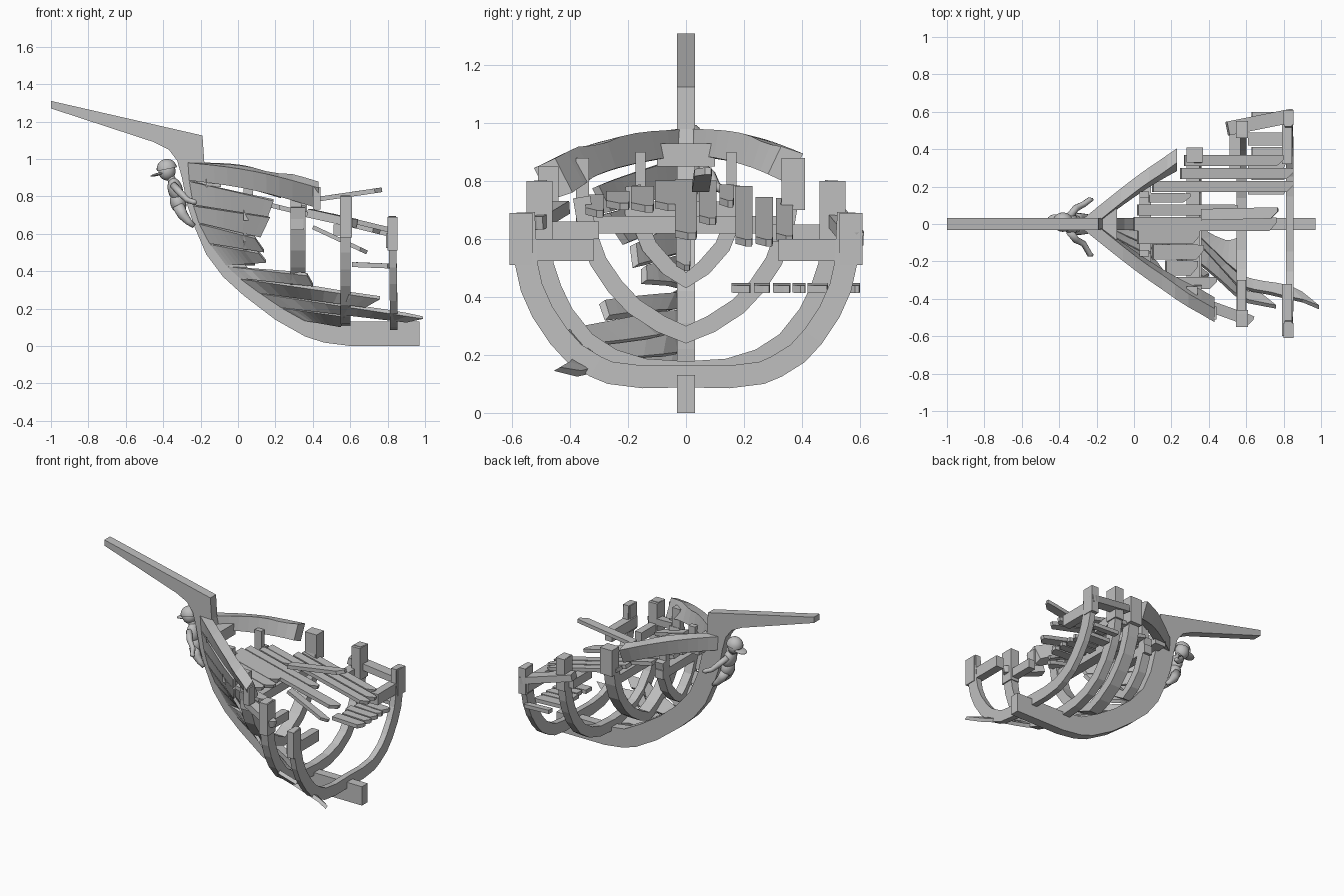
import bpy, bmesh, math
from mathutils import Vector, Matrix

if "Cube" in bpy.data.objects:
    bpy.data.objects.remove(bpy.data.objects["Cube"], do_unlink=True)

wood = bpy.data.materials.new("weathered grey")
wood.use_nodes = True
GREY = (0.52, 0.52, 0.52, 1)
wood.diffuse_color = GREY
wood.node_tree.nodes["Principled BSDF"].inputs["Base Color"].default_value = GREY


def finish(name, bm, smooth=False):
    bmesh.ops.recalc_face_normals(bm, faces=bm.faces)
    for f in bm.faces:
        f.smooth = smooth
    me = bpy.data.meshes.new(name)
    bm.to_mesh(me)
    bm.free()
    me.materials.append(wood)
    ob = bpy.data.objects.new(name, me)
    bpy.context.collection.objects.link(ob)
    return ob


def loft(name, sections, smooth=False):
    """Skin closed rings of points into one solid with end caps."""
    bm = bmesh.new()
    rings = [[bm.verts.new(p) for p in s] for s in sections]
    n = len(rings[0])
    for a, b in zip(rings, rings[1:]):
        for i in range(n):
            j = (i + 1) % n
            bm.faces.new((a[i], a[j], b[j], b[i]))
    bm.faces.new(rings[0])
    bm.faces.new(rings[-1])
    return finish(name, bm, smooth)


def box(name, x0, x1, y0, y1, z0, z1):
    ring = [(y0, z0), (y1, z0), (y1, z1), (y0, z1)]
    return loft(name, [[(x, y, z) for y, z in ring] for x in (x0, x1)])


def board(name, a, b, width, thick, tip=0.04):
    """Plank from a to b with a splintered far end."""
    a, b = Vector(a), Vector(b)
    d = (b - a).normalized()
    side = d.cross(Vector((0, 0, 1))).normalized() * width / 2
    up = side.cross(d).normalized() * thick / 2

    def ring(c, s0, s1):
        return [c + side * s0 - up, c + side * s1 - up, c + side * s1 + up, c + side * s0 + up]
    return loft(name, [ring(a, -1, 1), ring(b - d * tip, -1, 1), ring(b, -0.9, -0.2)])


def interp(pts, t):
    if t <= pts[0][0]:
        return pts[0][1]
    for (a, u), (b, v) in zip(pts, pts[1:]):
        if t <= b:
            return u + (v - u) * (t - a) / (b - a)
    return pts[-1][1]


# Hull form: plank landing line on the stem (z, x) and half-breadths (z, y) per station
LANDING = [(.05, .55), (.12, .38), (.22, .2), (.35, .02), (.42, -.06),
           (.54, -.15), (.64, -.205), (.75, -.24), (.9, -.265), (1, -.27)]
STATIONS = [
    (.06, [(.3, .03), (.43, .06), (.55, .16), (.65, .21), (.8, .25), (.98, .3)]),
    (.32, [(.15, .03), (.25, .09), (.33, .22), (.45, .315), (.6, .37), (.75, .39), (.9, .475)]),
    (.57, [(.09, .03), (.11, .15), (.15, .27), (.22, .37), (.32, .45), (.42, .5), (.7, .55), (.85, .63)]),
    (.83, [(.08, .17), (.1, .28), (.17, .405), (.28, .5), (.42, .57), (.55, .6)]),
    (.99, [(.1, .4), (.13, .45), (.2, .48), (.4, .58)])]


def breadth(x, z):
    sx = interp(LANDING, z)
    pts = [(sx, .03)] + [(s, interp(p, z)) for s, p in STATIONS if s > sx + .02]
    return interp(pts, x)


def strake(name, zt, zb, end_top, end_bot, side, thick=.025, bulge=0, steps=10):
    sections = []
    for i in range(steps + 1):
        t = i / steps
        ring, inner = [], []
        for z0, (xe, ze) in ((zt, end_top), (zb, end_bot)):
            x0 = interp(LANDING, z0)
            x = x0 + (xe - x0) * t
            z = z0 + (ze - z0) * t + bulge * math.sin(math.pi * t)
            y = breadth(x, z)
            slope = (breadth(x, z + .02) - breadth(x, z - .02)) / .04
            k = thick / math.hypot(1, slope)
            ring.append((x, side * y, z))
            inner.append((x, side * max(y - k, 0), z + k * slope))
        sections.append(ring + inner[::-1])
    return loft(name, sections)


# Keel, stem and bowsprit in one sawn profile
profile = [(-1, 1.31), (-1, 1.27), (-.45, 1.09), (-.37, 1.05), (-.325, .99), (-.3, .9),
           (-.27, .75), (-.23, .63), (-.17, .49), (-.08, .37), (.03, .27), (.2, .14),
           (.36, .05), (.46, .018), (.6, 0), (.97, 0), (.97, .13), (.6, .13), (.45, .15),
           (.32, .22), (.18, .31), (.05, .42), (-.05, .54), (-.11, .68), (-.15, .85),
           (-.18, .98), (-.19, 1.125)]
loft("keel_and_bowsprit", [[(x, y, z) for x, z in profile] for y in (-.031, .031)])

# Bulwarks, the left one broken off further forward
strake("bulwark_right", .98, .885, (.43, .845), (.43, .735), -1, .08, .022)
strake("bulwark_left", .98, .885, (.23, .895), (.23, .79), 1, .08, .018)
box("breast_hook", -.17, -.09, -.1, .1, .85, .93)
box("bulwark_end_post", .4, .44, -.51, -.44, .73, .85)

# Broken hull strakes on the right side
STRAKES = [(.88, .755, (.19, .775), (.16, .69)), (.748, .658, (.17, .685), (.12, .58)),
           (.652, .548, (.09, .575), (.14, .5)), (.542, .43, (.11, .495), (.15, .445)),
           (.425, .362, (.37, .375), (.4, .318)), (.358, .282, (.76, .25), (.68, .205)),
           (.279, .205, (.99, .145), (.9, .125)), (.202, .135, (.57, .155), (.55, .1))]
for i, s in enumerate(STRAKES):
    strake("hull_strake_%d" % (i + 1), *s, -1)


def rib(name, x, half, width, depth, lean=0):
    """Frame bent along the outer half-profile (y, z), mirrored across the keel."""
    path = [Vector((-y, z)) for y, z in half[:0:-1]] + [Vector(p) for p in half]
    sections = []
    for i, p in enumerate(path):
        d = (path[min(i + 1, len(path) - 1)] - path[max(i - 1, 0)]).normalized()
        q = p + Vector((-d.y, d.x)) * width
        cx = x + lean * p.y
        h = depth / 2
        sections.append([(cx - h, *p), (cx + h, *p), (cx + h, *q), (cx - h, *q)])
    return loft(name, sections)


rib("rib_aft", .835, [(0, .088), (.15, .085), (.27, .1), (.33, .125), (.41, .175), (.47, .24),
                      (.53, .33), (.57, .42), (.59, .51), (.6, .69)], .078, .04, -.015)
rib("rib_middle", .575, [(0, .108), (.15, .118), (.27, .155), (.37, .22), (.45, .32), (.495, .41),
                         (.525, .5), (.54, .6), (.55, .8)], .07, .055)
rib("rib_forward", .32, [(0, .24), (.1, .28), (.2, .345), (.27, .42), (.33, .51), (.37, .62),
                         (.39, .74)], .06, .08)
rib("rib_bow", .06, [(0, .43), (.08, .48), (.15, .56), (.19, .66), (.21, .78)], .055, .06)

# Rib heads, beam stubs and posts on both sides
for side, tag in ((1, "left"), (-1, "right")):
    def pair(name, x0, x1, y0, y1, z0, z1):
        box(name + "_" + tag, x0, x1, *sorted((side * y0, side * y1)), z0, z1)
    pair("aft_post", .8, .852, .53, .61, .51, .69)
    pair("middle_post", .545, .61, .46, .55, .58, .8)
    pair("bow_post", .03, .08, .14, .175, .7, .9)
    pair("beam_stub", .79, .845, .32, .6, .525, .6)
box("forward_post_left", .28, .37, .33, .41, .7, .88)
box("forward_post_right", .28, .34, -.38, -.335, .65, .88)
box("forward_beam", .28, .35, -.38, .37, .62, .68)
box("bow_beam", .03, .09, -.21, .21, .67, .73)
box("middle_beam_left", .51, .57, .3, .5, .59, .65)
box("middle_beam_right", .55, .6, -.48, -.3, .6, .66)

# Sheer clamps, longer on the left
board("sheer_clamp_left", (.5, .51, .685), (.85, .58, .6), .075, .045, .02)
board("sheer_clamp_right", (.38, -.43, .71), (.63, -.52, .655), .06, .045, .02)

# Remaining deck planks following the sheer: y, width, start, end
DECK = [(.34, .06, .27, .8), (.27, .06, .25, .85), (.2, .06, .1, .85), (.075, .06, .02, .55),
        (0, .075, 0, .76), (-.07, .075, .02, .35), (-.15, .08, .1, .37), (-.235, .08, .17, .34),
        (-.315, .065, .22, .44), (.14, .05, .08, .3)]
for i, (y, w, x0, x1) in enumerate(DECK):
    board("deck_plank_%d" % (i + 1), (x0, y, .795 - .245 * x0), (x1, y, .795 - .245 * x1), w, .025)

# Loose boards and the sprung plank
board("sprung_plank", (.36, .05, .775), (.77, .06, .835), .06, .025)
board("fallen_plank", (.4, -.01, .635), (.69, -.01, .5), .05, .022)
for i, (y, w) in enumerate([(.19, .065), (.262, .055), (.33, .06), (.39, .045), (.455, .07), (.58, .04)]):
    board("lower_board_%d" % (i + 1), (.61 + .02 * (i % 2), y, .435), (.82, y, .427), w, .026, .02)


# Carved figure under the bowsprit
def ball(name, c, r, tilt=0, lower=-2):
    bm = bmesh.new()
    bmesh.ops.create_uvsphere(bm, u_segments=20, v_segments=12, radius=1)
    bmesh.ops.delete(bm, geom=[v for v in bm.verts if v.co.z < lower], context='VERTS')
    bm.transform(Matrix.Translation(c) @ Matrix.Rotation(tilt, 4, 'Y') @ Matrix.Diagonal((*r, 1)))
    return finish(name, bm, True)


def limb(name, pts):
    """Round tapered limb through (x, y, z, radius) points."""
    sections = []
    for i, p in enumerate(pts):
        a, b = pts[max(i - 1, 0)], pts[min(i + 1, len(pts) - 1)]
        rot = (Vector(b[:3]) - Vector(a[:3])).to_track_quat('Z', 'Y')
        angles = [math.tau * k / 10 for k in range(10)]
        sections.append([Vector(p[:3]) + rot @ Vector((math.cos(k), math.sin(k), 0)) * p[3] for k in angles])
    return loft(name, sections, True)


ball("figure_head", (-.38, .01, .935), (.046, .044, .05))
ball("figure_cap", (-.38, .01, .945), (.055, .052, .055), -.2, -.05)
ball("figure_cap_brim", (-.42, .012, .92), (.05, .04, .008), -.25)
ball("figure_chest", (-.335, 0, .835), (.04, .055, .065), -.25)
ball("figure_belly", (-.32, 0, .765), (.042, .05, .06), -.3)
limb("figure_neck", [(-.37, .01, .92, .02), (-.34, 0, .86, .025)])
for side, tag, reach in ((1, "left", .13), (-1, "right", .165)):
    limb("figure_arm_" + tag, [(-.345, side * .04, .86, .02), (-.31, side * .085, .82, .019),
                               (-.27, side * .105, .78, .016), (-.235, side * reach, .77, .015),
                               (-.22, side * reach, .765, .008)])
    limb("figure_leg_" + tag, [(-.32, side * .025, .75, .032), (-.295, side * .032, .7, .028),
                               (-.265, side * .036, .665, .02), (-.235, side * .038, .64, .012)])
